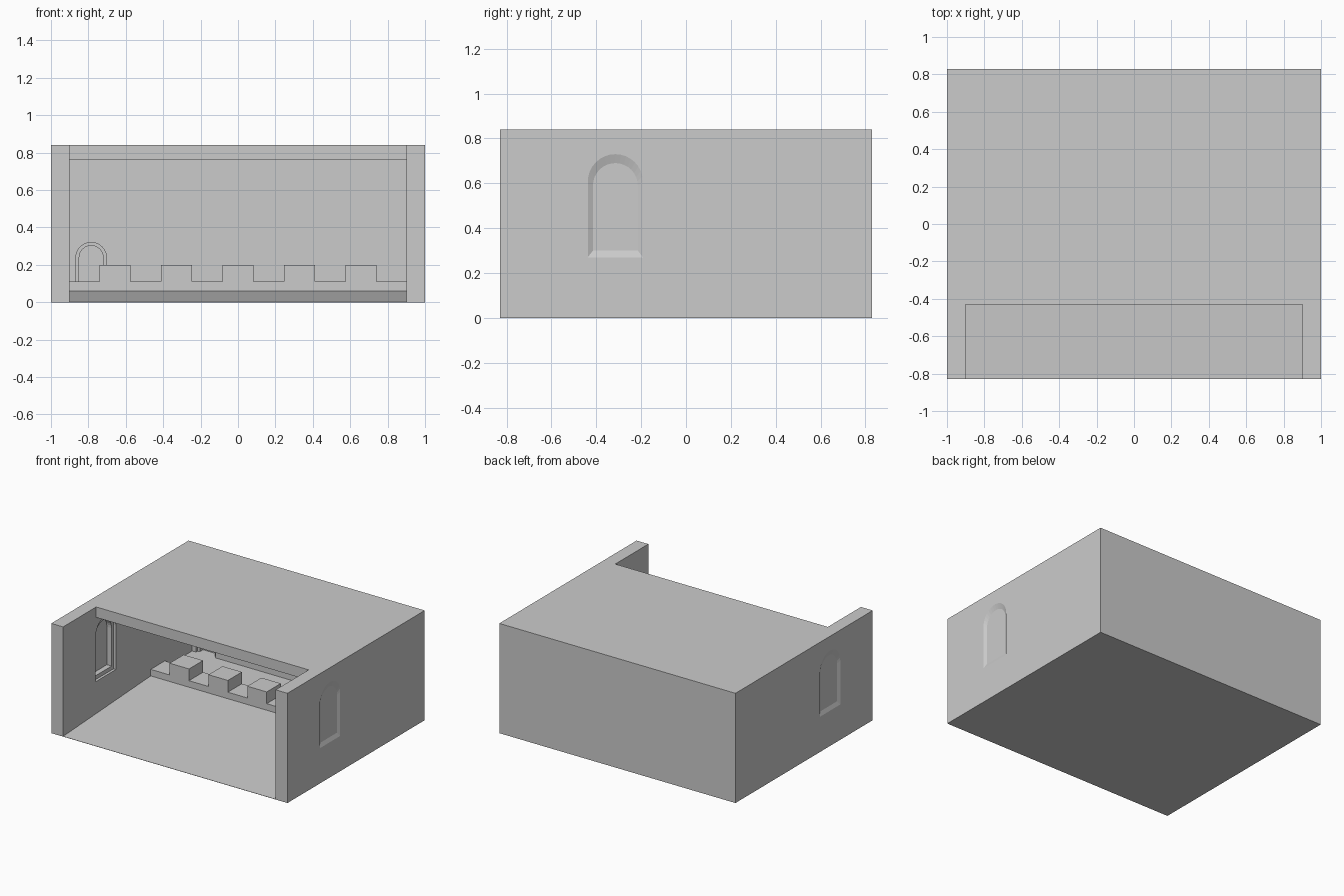
import bpy, bmesh, math
from mathutils import Vector

if "Cube" in bpy.data.objects:
    bpy.data.objects.remove(bpy.data.objects["Cube"])


def make_loft(name, rings):
    """Closed solid through matching rings of 3D points."""
    bm = bmesh.new()
    loops = [[bm.verts.new(p) for p in ring] for ring in rings]
    n = len(loops[0])
    for a, b in zip(loops, loops[1:]):
        for i in range(n):
            j = (i + 1) % n
            bm.faces.new((a[i], a[j], b[j], b[i]))
    bm.faces.new(loops[0])
    bm.faces.new(loops[-1][::-1])
    bmesh.ops.recalc_face_normals(bm, faces=bm.faces)
    mesh = bpy.data.meshes.new(name)
    bm.to_mesh(mesh)
    bm.free()
    obj = bpy.data.objects.new(name, mesh)
    bpy.context.collection.objects.link(obj)
    return obj


def arch(center, half, bottom, top, steps=16):
    """Round-headed opening as (across, z) points."""
    spring = top - half
    pts = [(center - half, bottom), (center + half, bottom)]
    for i in range(steps + 1):
        a = math.pi * i / steps
        pts.append((center + half * math.cos(a), spring + half * math.sin(a)))
    return pts


def cut(target, cutter):
    mod = target.modifiers.new("cut", 'BOOLEAN')
    mod.operation = 'DIFFERENCE'
    mod.solver = 'EXACT'
    mod.object = cutter
    bpy.context.view_layer.objects.active = target
    bpy.ops.object.modifier_apply(modifier=mod.name)
    bpy.data.objects.remove(cutter)


# Outer block
X, Y, H = 1.0, 0.83, 0.84
base = [(-X, -Y), (X, -Y), (X, Y), (-X, Y)]
shell = make_loft("hall_shell", [[(x, y, z) for x, y in base] for z in (0, H)])

# Open front, room and gently raked floor
room = [(-1, 0.002), (-Y, 0.002), (0.23, 0.06), (0.73, 0.06),
        (0.73, 0.76), (-0.43, 0.76), (-0.43, 1), (-1, 1)]
cut(shell, make_loft("room_cutter", [[(x, y, z) for y, z in room] for x in (-0.9, 0.9)]))

# Arched windows in both side walls: shallow splay outside, stepped recess inside
wide = arch(-0.315, 0.123, 0.27, 0.73)
narrow = arch(-0.315, 0.10, 0.30, 0.69)
for s in (-1, 1):
    for sections in ([(1.05, wide), (1.0, wide), (0.988, narrow)],
                     [(0.85, wide), (0.92, wide), (0.92, narrow), (0.96, narrow)]):
        cut(shell, make_loft("window_cutter",
                             [[(s * d, y, z) for y, z in prof] for d, prof in sections]))

# Arched doorway recess in the back wall
outer = arch(-0.785, 0.082, 0.06, 0.32)
inner = arch(-0.785, 0.064, 0.06, 0.303)
sections = [(0.70, outer), (0.75, outer), (0.75, inner), (0.79, inner)]
cut(shell, make_loft("door_cutter",
                     [[(x, y, z) for x, z in prof] for y, prof in sections]))

# Crenellated low wall across the room
profile = [(0.9, 0.03), (-0.9, 0.03), (-0.9, 0.11)]
for i in range(-2, 3):
    c = i * 0.329
    profile += [(c - 0.082, 0.11), (c - 0.082, 0.2), (c + 0.082, 0.2), (c + 0.082, 0.11)]
profile.append((0.9, 0.11))
make_loft("battlement", [[(x, y, z) for x, z in profile] for y in (0.23, 0.40)])
